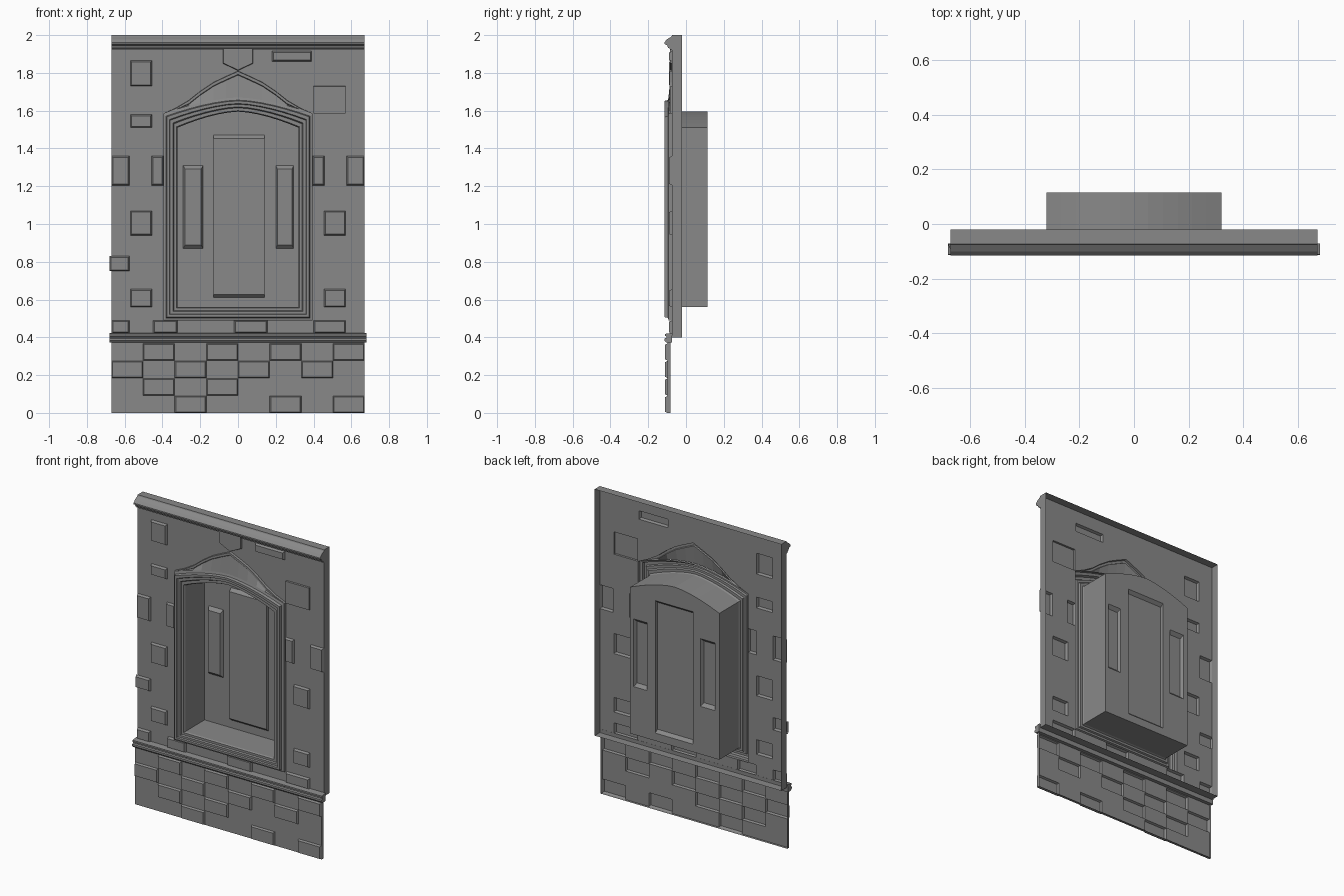
import bpy
import bmesh

if "Cube" in bpy.data.objects:
    bpy.data.objects.remove(bpy.data.objects["Cube"], do_unlink=True)

stone = bpy.data.materials.new("grey stone")
stone.use_nodes = True
GREY = (0.25, 0.25, 0.25, 1)
stone.diffuse_color = GREY
stone.node_tree.nodes["Principled BSDF"].inputs["Base Color"].default_value = GREY


def face(bm, points):
    bm.faces.new([bm.verts.new(p) for p in points])


def finish(bm, name):
    bmesh.ops.remove_doubles(bm, verts=bm.verts, dist=0.0002)
    bmesh.ops.recalc_face_normals(bm, faces=bm.faces)
    mesh = bpy.data.meshes.new(name)
    bm.to_mesh(mesh)
    bm.free()
    mesh.materials.append(stone)
    obj = bpy.data.objects.new(name, mesh)
    bpy.context.collection.objects.link(obj)
    return obj


def rect(x0, x1, z0, z1, y, dx=0, dz=0):
    return [(x0 + dx, y, z0 + dz), (x1 - dx, y, z0 + dz),
            (x1 - dx, y, z1 - dz), (x0 + dx, y, z1 - dz)]


def loft(bm, a, b, closed=True):
    """Bridge two outlines with the same number of points."""
    n = len(a)
    for i in range(n if closed else n - 1):
        j = (i + 1) % n
        face(bm, [a[i], a[j], b[j], b[i]])


def raise_block(bm, block, y, depth, dx, dz):
    """A raised block with sloping sides, hollow from behind."""
    base, cap = rect(*block, y), rect(*block, y - depth, dx, dz)
    loft(bm, base, cap)
    face(bm, cap)


def sheet(bm, bounds, y, holes):
    """A flat sheet with rectangular holes cut out of it."""
    x0, x1, z0, z1 = bounds
    xs = sorted({x0, x1} | {min(max(v, x0), x1) for h in holes for v in h[:2]})
    zs = sorted({z0, z1} | {min(max(v, z0), z1) for h in holes for v in h[2:]})
    for a, b in zip(xs, xs[1:]):
        for c, d in zip(zs, zs[1:]):
            cx, cz = (a + b) / 2, (c + d) / 2
            if not any(h[0] < cx < h[1] and h[2] < cz < h[3] for h in holes):
                face(bm, rect(a, b, c, d, y))


def moulding(name, profile, half):
    """A straight moulding: a (y, z) profile run along x."""
    bm = bmesh.new()
    ends = [[(s * half, y, z) for y, z in profile] for s in (-1, 1)]
    loft(bm, *ends)
    for end in ends:
        face(bm, end)
    finish(bm, name)


HALF, WALL_Y, REAR_Y, NICHE_Y = 0.67, -0.073, -0.02, 0.115
STEPS = [1, 0.83, 0.66, 0.5, 0.33, 0.16, 0]
ARCH_T = [-t for t in STEPS] + STEPS[-2::-1]


def arch(inset, y):
    """Points of the arch, left to right, inset from the outer frame."""
    return [(t * (0.395 - inset), y,
             1.585 - inset + 0.085 * (1 - abs(t) ** 1.6)) for t in ARCH_T]


def opening(inset, y):
    """Closed outline of the arched opening."""
    w, z = 0.395 - inset, 0.49 + inset * 0.93
    return arch(inset, y) + [(w, y, z), (-w, y, z)]


HOOD_RISE = [0, 0.03, 0.07, 0.12, 0.165, 0.197, 0.225]
HOOD_RISES = HOOD_RISE + HOOD_RISE[-2::-1]


def hood_line(drop, y):
    low = arch(0, y)
    return [(p[0], y, max(p[2], 1.585 + r - drop))
            for p, r in zip(low, HOOD_RISES)]


# Main wall with raised blocks, side returns and the opening
blocks = [(-0.57, -0.455, 1.73, 1.865), (-0.57, -0.455, 1.51, 1.58),
          (-0.68, -0.575, 0.75, 0.83), (-0.67, -0.575, 0.42, 0.49),
          (-0.45, -0.32, 0.42, 0.49), (-0.02, 0.155, 0.42, 0.49),
          (0.4, 0.57, 0.42, 0.49), (0.18, 0.39, 1.86, 1.915)]
for a, b, c, d in [(0.575, HALF, 1.205, 1.36), (0.395, 0.457, 1.205, 1.36),
                   (0.455, 0.57, 0.94, 1.07), (0.455, 0.57, 0.56, 0.655)]:
    blocks += [(a, b, c, d), (-b, -a, c, d)]
flat_block = (0.4, 0.57, 1.585, 1.73)

bm = bmesh.new()
bounds = (-HALF, HALF, 0.4, 2)
sheet(bm, bounds, WALL_Y, blocks + [flat_block, (-0.395, 0.395, 0.49, 1.81)])
loft(bm, rect(*bounds, WALL_Y), rect(*bounds, REAR_Y))
top = hood_line(0, WALL_Y)
mid = len(top) // 2
face(bm, top[:mid + 1] + [(-0.395, WALL_Y, 1.81)])
face(bm, top[mid:] + [(0.395, WALL_Y, 1.81)])
for block in blocks:
    raise_block(bm, block, WALL_Y, 0.016, 0.007, 0.007)
raise_block(bm, flat_block, WALL_Y, 0.012, 0.001, 0.001)
finish(bm, "wall")

# Stepped frame around the niche
bm = bmesh.new()
rings = [(0, WALL_Y), (0, -0.092), (0.014, -0.096), (0.018, -0.113),
         (0.032, -0.113), (0.036, -0.104), (0.05, -0.104),
         (0.055, -0.094), (0.07, -0.094), (0.075, -0.084)]
for a, b in zip(rings, rings[1:]):
    loft(bm, opening(*a), opening(*b))
finish(bm, "niche_frame")

# Niche: side walls and back with raised panels
bm = bmesh.new()
INNER = 0.075
loft(bm, opening(INNER, rings[-1][1]), opening(INNER, NICHE_Y))
panels = [(-0.29, -0.185, 0.87, 1.31), (0.2, 0.295, 0.87, 1.31)]
centre = (-0.13, 0.14, 0.61, 1.47)
back_low = opening(INNER, NICHE_Y)[-1]
w = -back_low[0]
sheet(bm, (-w, w, back_low[2], 1.51), NICHE_Y, panels + [centre])
face(bm, arch(INNER, NICHE_Y))
for panel in panels:
    raise_block(bm, panel, NICHE_Y, 0.02, 0.01, 0.02)
raise_block(bm, centre, NICHE_Y, 0.02, 0.001, 0.018)
finish(bm, "niche")

# Pointed hood over the frame
bm = bmesh.new()
hood = [hood_line(0, WALL_Y), hood_line(0.002, -0.088),
        hood_line(0.018, -0.088), hood_line(0.022, -0.081), arch(0, -0.093)]
for a, b in zip(hood, hood[1:]):
    loft(bm, a, b, closed=False)
finish(bm, "hood")

# Keystone above the hood
bm = bmesh.new()
key = [(-0.08, 1.925), (-0.08, 1.85), (0, 1.812), (0.08, 1.85), (0.08, 1.925)]
key_back = [(x, WALL_Y, z) for x, z in key]
key_front = [(x * 0.97, WALL_Y - 0.012, z + 0.003) for x, z in key]
loft(bm, key_back, key_front)
face(bm, key_front)
finish(bm, "keystone")

# Plinth with staggered blocks
bm = bmesh.new()
PLINTH_Y, COLUMN, ROW = -0.098, 2 * HALF / 8, 0.0925
rows = [(2, 5, 7), (1, 3), (0, 2, 4, 6), (1, 3, 5, 7)]
plinth_blocks = []
for r, columns in enumerate(rows):
    for c in columns:
        x = -HALF + c * COLUMN
        plinth_blocks.append((x, x + COLUMN, r * ROW, (r + 1) * ROW - 0.003))
bounds = (-HALF, HALF, 0, 0.385)
sheet(bm, bounds, PLINTH_Y, plinth_blocks)
loft(bm, rect(*bounds, PLINTH_Y), rect(*bounds, -0.082))
for block in plinth_blocks:
    raise_block(bm, block, PLINTH_Y, 0.013, 0.006, 0.006)
finish(bm, "plinth")

# Ledge on the plinth and crown along the top
moulding("ledge", [(-0.075, 0.372), (-0.105, 0.372), (-0.114, 0.382),
                   (-0.114, 0.394), (-0.104, 0.398), (-0.104, 0.404),
                   (-0.111, 0.408), (-0.111, 0.418), (-0.072, 0.424)], 0.68)
moulding("crown", [(WALL_Y, 2), (-0.076, 1.993), (-0.1, 1.978), (-0.115, 1.962),
                   (-0.115, 1.953), (-0.1, 1.946), (-0.094, 1.932),
                   (-0.082, 1.928), (-0.082, 1.92), (WALL_Y, 1.92)], HALF)
